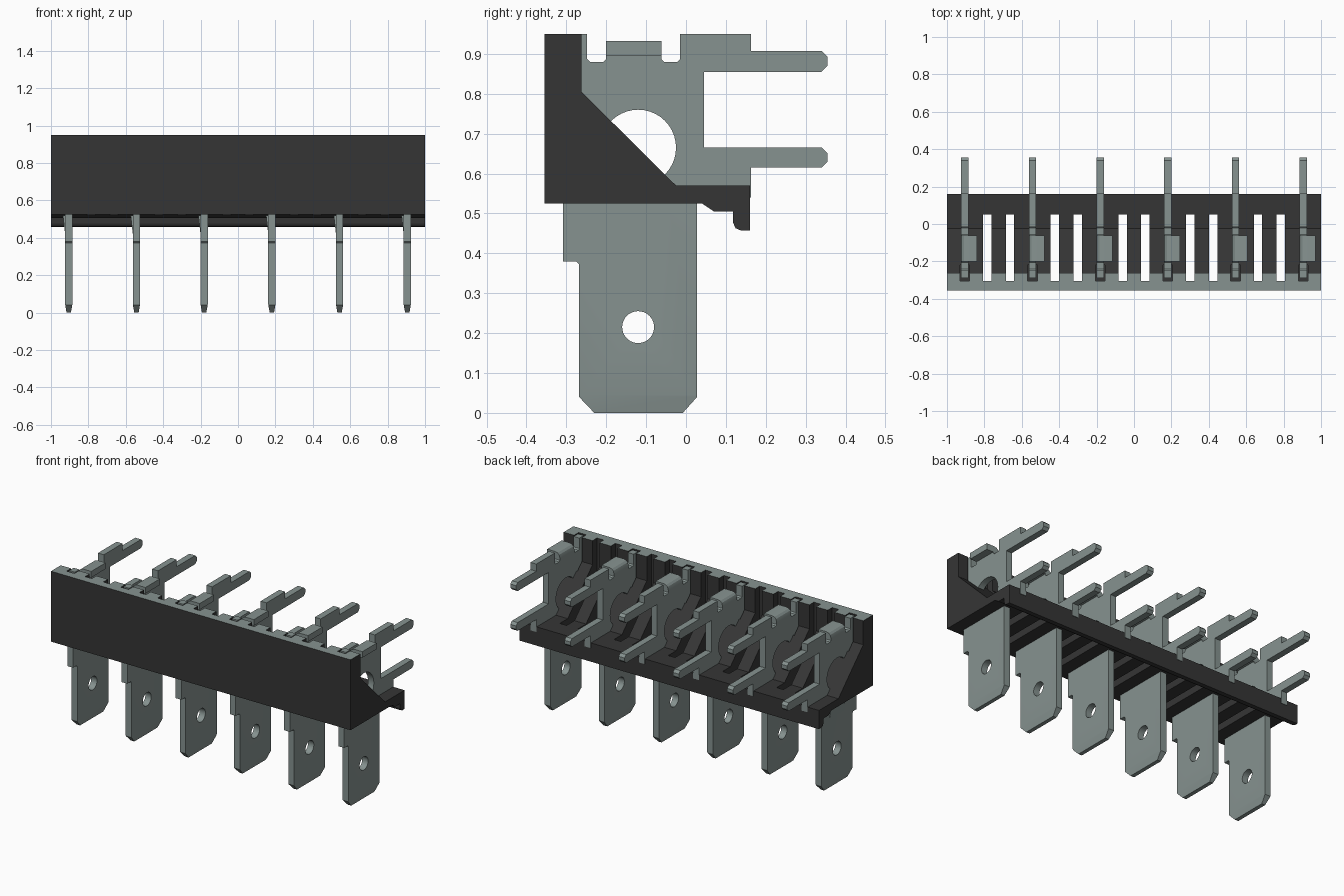
import bpy, bmesh, math
from mathutils import Matrix

if "Cube" in bpy.data.objects:
    bpy.data.objects.remove(bpy.data.objects["Cube"])

PITCH = 0.362
THICK = 0.039


def material(name, rgb):
    m = bpy.data.materials.new(name)
    m.use_nodes = True
    m.diffuse_color = (*rgb, 1)
    m.node_tree.nodes["Principled BSDF"].inputs["Base Color"].default_value = (*rgb, 1)
    return m


black = material("black plastic", (0.036, 0.036, 0.036))
metal = material("grey metal", (0.24, 0.29, 0.28))


def new_object(name, bm, mats):
    bmesh.ops.recalc_face_normals(bm, faces=bm.faces)
    mesh = bpy.data.meshes.new(name)
    bm.to_mesh(mesh)
    bm.free()
    for m in mats:
        mesh.materials.append(m)
    ob = bpy.data.objects.new(name, mesh)
    bpy.context.collection.objects.link(ob)
    return ob


def extrude(bm, points, shift):
    """Closed 3D outline pushed along a vector."""
    face = bm.faces.new([bm.verts.new(p) for p in points])
    out = bmesh.ops.extrude_face_region(bm, geom=[face])
    verts = [g for g in out["geom"] if isinstance(g, bmesh.types.BMVert)]
    bmesh.ops.translate(bm, verts=verts, vec=shift)


def side_prism(bm, profile, x0, x1):
    extrude(bm, [(x0, y, z) for y, z in profile], (x1 - x0, 0, 0))


def box(bm, x, width, y0, y1, z0, z1):
    side_prism(bm, [(y0, z0), (y1, z0), (y1, z1), (y0, z1)], x - width / 2, x + width / 2)


def cut(ob, cutter):
    """Subtract the cutter, bake the result and drop the helper."""
    mod = ob.modifiers.new("cut", 'BOOLEAN')
    mod.operation = 'DIFFERENCE'
    mod.solver = 'EXACT'
    mod.object = cutter
    cutter.hide_render = True
    bpy.context.view_layer.update()
    baked = bpy.data.meshes.new_from_object(ob.evaluated_get(bpy.context.evaluated_depsgraph_get()))
    ob.modifiers.clear()
    ob.data = baked
    bpy.data.objects.remove(cutter)


# Housing: wall, sloped web, floor and hooked lip
bm = bmesh.new()
side_prism(bm, [(-.355, .525), (-.355, .95), (-.262, .95), (-.262, .805), (-.025, .57),
                (.16, .57), (.16, .457), (.138, .457), (.124, .463), (.118, .477),
                (.118, .505), (.07, .505), (.04, .525)], -1, 1)
housing = new_object("housing", bm, [black, metal])

terminal_x = [(i - 2.5) * PITCH for i in range(6)]
bm = bmesh.new()
for i in range(5):
    for side in (-1, 1):
        box(bm, (i - 2) * PITCH + side * .061, .045, -.305, .05, .3, 1.1)
for x in terminal_x:
    box(bm, x, .052, -.305, -.22, .6, 1.1)
cut(housing, new_object("slot_cutter", bm, [black]))
for p in housing.data.polygons:
    p.material_index = 1 if p.center.z > .945 and p.normal.z > .9 else 0

# Terminal: flat stamped blade with two rear pins
bm = bmesh.new()
side_prism(bm, [(-.23, 0), (-.008, 0), (.028, .04), (.028, .54), (.163, .54), (.163, .615),
                (.34, .615), (.355, .63), (.355, .65), (.34, .665), (.045, .665),
                (.045, .855), (.34, .855), (.355, .87), (.355, .893), (.34, .907),
                (.163, .907), (.163, .95), (-.015, .95), (-.015, .887), (-.022, .88),
                (-.055, .88), (-.062, .887), (-.062, .895), (-.2, .895), (-.2, .887),
                (-.207, .88), (-.24, .88), (-.248, .887), (-.248, .95), (-.29, .95),
                (-.29, .54), (-.308, .54), (-.308, .38), (-.275, .38), (-.268, .372),
                (-.268, .04)], -THICK / 2, THICK / 2)
terminal = new_object("terminal_1", bm, [metal])

# Round holes in the blade
bm = bmesh.new()
for z, radius in ((.215, .04), (.665, .095)):
    bmesh.ops.create_cone(bm, cap_ends=True, segments=40, radius1=radius, radius2=radius, depth=.2,
                          matrix=Matrix.Translation((0, -.12, z)) @ Matrix.Rotation(math.pi / 2, 4, 'Y'))
cut(terminal, new_object("hole_cutter", bm, [metal]))

# Tapered blade tip, folded top flap and raised latch tongue
bm = bmesh.new()
bm.from_mesh(terminal.data)
bmesh.ops.bisect_plane(bm, geom=bm.verts[:] + bm.edges[:] + bm.faces[:],
                       plane_co=(0, 0, .045), plane_no=(0, 0, 1))
for v in bm.verts:
    if v.co.z < .045:
        v.co.x *= .6 + .4 * v.co.z / .045
flap = [(-.0195, .87), (-.0195, .9), (-.014, .918), (-.004, .928), (.012, .932),
        (.065, .932), (.065, .895), (.0195, .895), (.0195, .87)]
extrude(bm, [(x, -.2, z) for x, z in flap], (0, .138, 0))
tongue = [(-.015, .42), (-.0195, .42), (-.031, .52), (-.015, .52)]
ends = [[bm.verts.new((x, -.12 + s * (.071 - .08 * (z - .42)), z)) for x, z in tongue] for s in (-1, 1)]
for loop in ends:
    bm.faces.new(loop)
for i in range(4):
    j = (i + 1) % 4
    bm.faces.new((ends[0][i], ends[0][j], ends[1][j], ends[1][i]))
bmesh.ops.recalc_face_normals(bm, faces=bm.faces)
bm.to_mesh(terminal.data)
bm.free()

# Smooth holes and bends, sharp edges elsewhere
bpy.ops.object.select_all(action='DESELECT')
terminal.select_set(True)
bpy.context.view_layer.objects.active = terminal
bpy.ops.object.shade_smooth_by_angle(angle=math.radians(25))

# Row of six terminals
terminal.location.x = terminal_x[0]
for i, x in enumerate(terminal_x[1:], 2):
    copy = terminal.copy()
    copy.name = f"terminal_{i}"
    copy.location.x = x
    bpy.context.collection.objects.link(copy)
